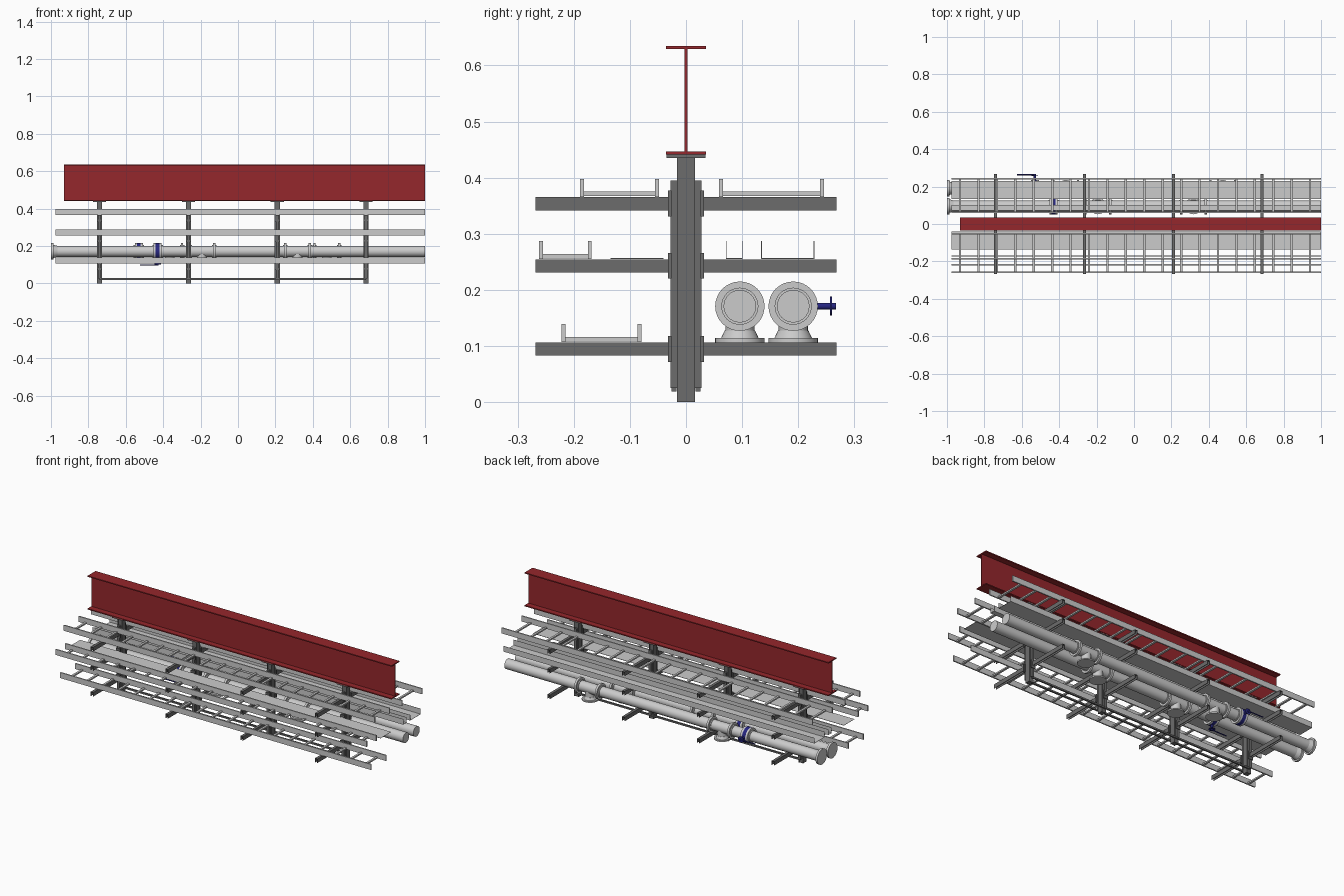
import bpy, bmesh, math
from mathutils import Matrix, Vector

if "Cube" in bpy.data.objects:
    bpy.data.objects.remove(bpy.data.objects["Cube"])


def material(name, rgb):
    m = bpy.data.materials.new(name)
    m.diffuse_color = (*rgb, 1)
    m.use_nodes = True
    m.node_tree.nodes["Principled BSDF"].inputs["Base Color"].default_value = m.diffuse_color
    return m


RED = material("red_paint", (0.30, 0.02, 0.025))
BLUE = material("blue_paint", (0.02, 0.02, 0.22))
DARK = material("dark_steel", (0.15, 0.15, 0.15))


def finish(name, bm, mat=None, smooth=False):
    bmesh.ops.recalc_face_normals(bm, faces=bm.faces)
    me = bpy.data.meshes.new(name)
    bm.to_mesh(me)
    bm.free()
    ob = bpy.data.objects.new(name, me)
    bpy.context.collection.objects.link(ob)
    if mat:
        me.materials.append(mat)
    if smooth:
        bpy.ops.object.select_all(action='DESELECT')
        ob.select_set(True)
        bpy.context.view_layer.objects.active = ob
        bpy.ops.object.shade_smooth_by_angle(angle=math.radians(40))
    return ob


def box(bm, x0, x1, y0, y1, z0, z1):
    c = Vector(((x0 + x1) / 2, (y0 + y1) / 2, (z0 + z1) / 2))
    s = Matrix.Diagonal((abs(x1 - x0), abs(y1 - y0), abs(z1 - z0), 1))
    bmesh.ops.create_cube(bm, size=1, matrix=Matrix.Translation(c) @ s)


def rod(bm, a, b, r, r2=None, seg=32):
    a, b = Vector(a), Vector(b)
    d = b - a
    rot = d.to_track_quat('Z', 'Y').to_matrix().to_4x4()
    bmesh.ops.create_cone(bm, cap_ends=True, segments=seg, radius1=r, radius2=r if r2 is None else r2,
                          depth=d.length, matrix=Matrix.Translation((a + b) / 2) @ rot)


# Red overhead I-beam
bm = bmesh.new()
box(bm, -0.93, 1, -0.0025, 0.0025, 0.446, 0.631)
box(bm, -0.93, 1, -0.036, 0.036, 0.441, 0.447)
box(bm, -0.93, 1, -0.036, 0.036, 0.629, 0.635)
finish("overhead_beam", bm, RED)

# Hanging posts with cantilever arms
POSTS = (-0.74, -0.265, 0.21, 0.685)
ARMS = (0.083, 0.231, 0.342)
for i, x in enumerate(POSTS):
    bm = bmesh.new()
    box(bm, x - 0.035, x + 0.035, -0.035, 0.035, 0.435, 0.441)
    for s in (-1, 1):
        box(bm, x + s * 0.010, x + s * 0.014, -0.016, 0.016, 0, 0.436)
        box(bm, x - 0.008, x + 0.008, s * 0.016, s * 0.028, 0.025, 0.395)
    box(bm, x - 0.012, x + 0.012, -0.014, 0.014, 0, 0.436)
    finish(f"hanger_post_{i}", bm, DARK)
    bm = bmesh.new()
    for z in ARMS:
        for s in (-1, 1):
            box(bm, x - 0.014, x + 0.014, s * 0.026, s * 0.032, z - 0.011, z + 0.035)
            # open channel section
            for e in (-1, 1):
                box(bm, x + e * 0.006, x + e * 0.008, s * 0.03, s * 0.268, z, z + 0.0235)
            box(bm, x - 0.007, x + 0.007, s * 0.03, s * 0.268, z + 0.0215, z + 0.0235)
    finish(f"support_arms_{i}", bm, DARK)

# Bottom tie rails linking the posts
bm = bmesh.new()
for s in (-1, 1):
    box(bm, POSTS[0], POSTS[-1], s * 0.017, s * 0.026, 0.019, 0.028)
finish("bottom_tie_rails", bm, DARK)


# Ladder cable trays
def ladder(name, y0, y1, z):
    bm = bmesh.new()
    for y, s in ((y0, 1), (y1, -1)):
        box(bm, -0.975, 1, y, y + s * 0.007, z, z + 0.032)
    for k in range(20):
        x = -0.93 + k * 0.0985
        box(bm, x - 0.006, x + 0.006, y0 + 0.006, y1 - 0.006, z + 0.001, z + 0.009)
    finish(name, bm)


ladder("ladder_tray_top_front", -0.189, -0.048, 0.366)
ladder("ladder_tray_top_back", 0.059, 0.246, 0.366)
ladder("ladder_tray_middle_front", -0.262, -0.168, 0.255)
ladder("ladder_tray_low_front", -0.222, -0.079, 0.107)


# Solid sheet trays
def sheet_tray(name, y0, y1, z, h):
    bm = bmesh.new()
    box(bm, -0.975, 1, y0, y1, z, z + 0.0015)
    if h:
        for y, s in ((y0, 1), (y1, -1)):
            box(bm, -0.975, 1, y, y + s * 0.0015, z, z + h)
    finish(name, bm)


sheet_tray("sheet_tray_front", -0.135, -0.04, 0.255, 0)
sheet_tray("sheet_tray_back_narrow", 0.071, 0.101, 0.255, 0.032)
sheet_tray("sheet_tray_back_wide", 0.134, 0.229, 0.255, 0.032)

# Flanged pipes with downward tees and lever valves
ZP, R, RF = 0.171, 0.029, 0.044


def pipe(name, y, tees, valve, direction):
    bm = bmesh.new()
    rod(bm, (-0.998, y, ZP), (1, y, ZP), R)
    finish(name, bm, smooth=True)

    bm = bmesh.new()
    flange_x = [-0.993] + [t + s * 0.066 for t in tees for s in (-1, 1)]
    flange_x += [valve - 0.016, valve + 0.016]
    for x in flange_x:
        rod(bm, (x - 0.006, y, ZP), (x + 0.006, y, ZP), RF)
        if x > -0.9:
            rod(bm, (x - 0.012, y, ZP), (x + 0.012, y, ZP), R + 0.004)
    rod(bm, (-0.987, y, ZP), (-0.965, y, ZP), R + 0.007, R)
    finish(name + "_flanges", bm, smooth=True)

    bm = bmesh.new()
    for t in tees:
        rod(bm, (t, y, ZP), (t, y, 0.112), 0.026)
        rod(bm, (t, y, 0.128), (t, y, 0.113), 0.027, 0.034)
        rod(bm, (t, y, 0.114), (t, y, 0.1065), RF)
    finish(name + "_tees", bm, smooth=True)

    # wafer body, stem and lever
    bm = bmesh.new()
    c, d = Vector((valve, y, ZP)), Vector(direction)
    rod(bm, c - Vector((0.011, 0, 0)), c + Vector((0.011, 0, 0)), RF)
    rod(bm, c + d * 0.03, c + d * 0.076, 0.006, seg=16)
    rod(bm, c + d * 0.066, c + d * 0.069, 0.017, seg=24)
    p = c + d * 0.072
    rod(bm, p, p + Vector((-0.095, 0, 0)), 0.003, seg=12)
    finish(name + "_valve", bm, BLUE, smooth=True)


pipe("inner_pipe", 0.096, (-0.193, 0.318), -0.43, (0, 0, -1))
pipe("outer_pipe", 0.191, (-0.365, 0.475), -0.53, (0, 1, 0))
